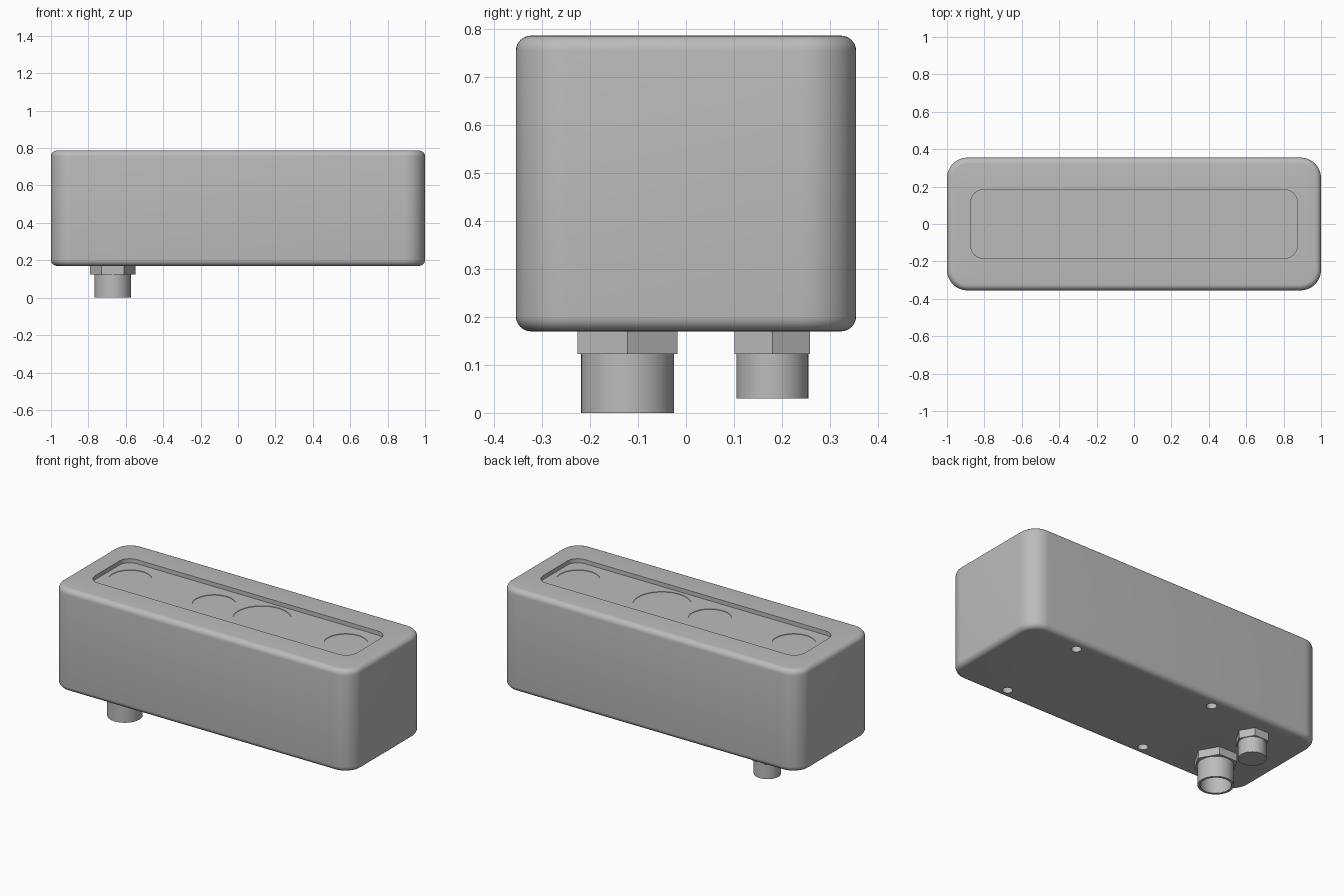
import bpy, bmesh
from math import cos, sin, pi, radians

default = bpy.data.objects.get("Cube")
if default:
    bpy.data.objects.remove(default, do_unlink=True)

grey = bpy.data.materials.new("light grey")
grey.use_nodes = True
grey.diffuse_color = (0.5, 0.5, 0.5, 1)
grey.node_tree.nodes["Principled BSDF"].inputs["Base Color"].default_value = (0.5, 0.5, 0.5, 1)


def rounded_rect(hx, hy, r, z, n=12):
    """Ring of points round a rectangle with round corners."""
    pts = []
    for k, (sx, sy) in enumerate([(1, 1), (-1, 1), (-1, -1), (1, -1)]):
        for i in range(n + 1):
            a = (k + i / n) * pi / 2
            pts.append((sx * (hx - r) + r * cos(a), sy * (hy - r) + r * sin(a), z))
    return pts


def circle(r, z, n, x=0, y=0):
    return [(x + r * cos(2 * pi * i / n), y + r * sin(2 * pi * i / n), z) for i in range(n)]


def loft(name, rings):
    """Skin a stack of rings and cap both ends."""
    bm = bmesh.new()
    loops = [[bm.verts.new(p) for p in ring] for ring in rings]
    for a, b in zip(loops, loops[1:]):
        for i in range(len(a)):
            j = (i + 1) % len(a)
            bm.faces.new((a[i], a[j], b[j], b[i]))
    bm.faces.new(loops[0][::-1])
    bm.faces.new(loops[-1])
    bmesh.ops.recalc_face_normals(bm, faces=bm.faces)
    mesh = bpy.data.meshes.new(name)
    bm.to_mesh(mesh)
    bm.free()
    mesh.materials.append(grey)
    ob = bpy.data.objects.new(name, mesh)
    bpy.context.collection.objects.link(ob)
    return ob


def smooth(ob):
    bpy.ops.object.select_all(action='DESELECT')
    ob.select_set(True)
    bpy.context.view_layer.objects.active = ob
    bpy.ops.object.shade_smooth_by_angle(angle=radians(35))


def cut(ob, cutter):
    """Subtract a cutter and remove it."""
    mod = ob.modifiers.new("cut", 'BOOLEAN')
    mod.operation, mod.solver, mod.object = 'DIFFERENCE', 'EXACT', cutter
    bpy.ops.object.select_all(action='DESELECT')
    bpy.context.view_layer.objects.active = ob
    ob.select_set(True)
    bpy.ops.object.modifier_apply(modifier=mod.name)
    bpy.data.objects.remove(cutter, do_unlink=True)


# Housing: rounded block with filleted top and bottom rims
BOTTOM, TOP, FILLET, STEPS = 0.17, 0.787, 0.032, 6
HX, HY, CORNER = 1.0, 0.355, 0.11
FLOOR = TOP - 0.025
rings = []
for i in range(STEPS + 1):
    a = i / STEPS * pi / 2
    inset = FILLET * (1 - sin(a))
    rings.append(rounded_rect(HX - inset, HY - inset, CORNER - inset,
                              BOTTOM + FILLET * (1 - cos(a))))
rings += [[(x, y, BOTTOM + TOP - z) for x, y, z in ring] for ring in reversed(rings)]
# Sunken panel in the top
rings.append(rounded_rect(0.873, 0.184, 0.07, TOP))
rings.append(rounded_rect(0.873, 0.184, 0.07, FLOOR))
housing = loft("housing", rings)

# Faint round windows in the panel
for x, r in [(-0.72, 0.12), (-0.16, 0.12), (0.16, 0.16), (0.72, 0.12)]:
    cut(housing, loft("window_cutter", [circle(r, FLOOR - 0.003, 48, x),
                                        circle(r, FLOOR + 0.02, 48, x)]))

# Mounting holes in the underside
for x in (-0.30, 0.64):
    for y in (-0.285, 0.285):
        cut(housing, loft("hole_cutter", [circle(0.028, BOTTOM - 0.05, 24, x, y),
                                          circle(0.028, BOTTOM + 0.1, 24, x, y)]))
smooth(housing)


# Connectors: hexagonal nut and round barrel
def connector(name, y, nut_r, barrel_r, end, bore=None):
    x, nut_z = -0.67, 0.123
    loft(name + "_nut", [circle(nut_r, nut_z, 6, x, y), circle(nut_r, BOTTOM + 0.002, 6, x, y)])
    rings = [circle(barrel_r, nut_z + 0.01, 48, x, y), circle(barrel_r, end, 48, x, y)]
    if bore:
        rings += [circle(bore, end, 48, x, y), circle(bore, nut_z - 0.005, 48, x, y)]
    smooth(loft(name + "_barrel", rings))


connector("large_connector", -0.122, 0.121, 0.097, 0.0, bore=0.083)
connector("small_connector", 0.18, 0.091, 0.075, 0.03)
